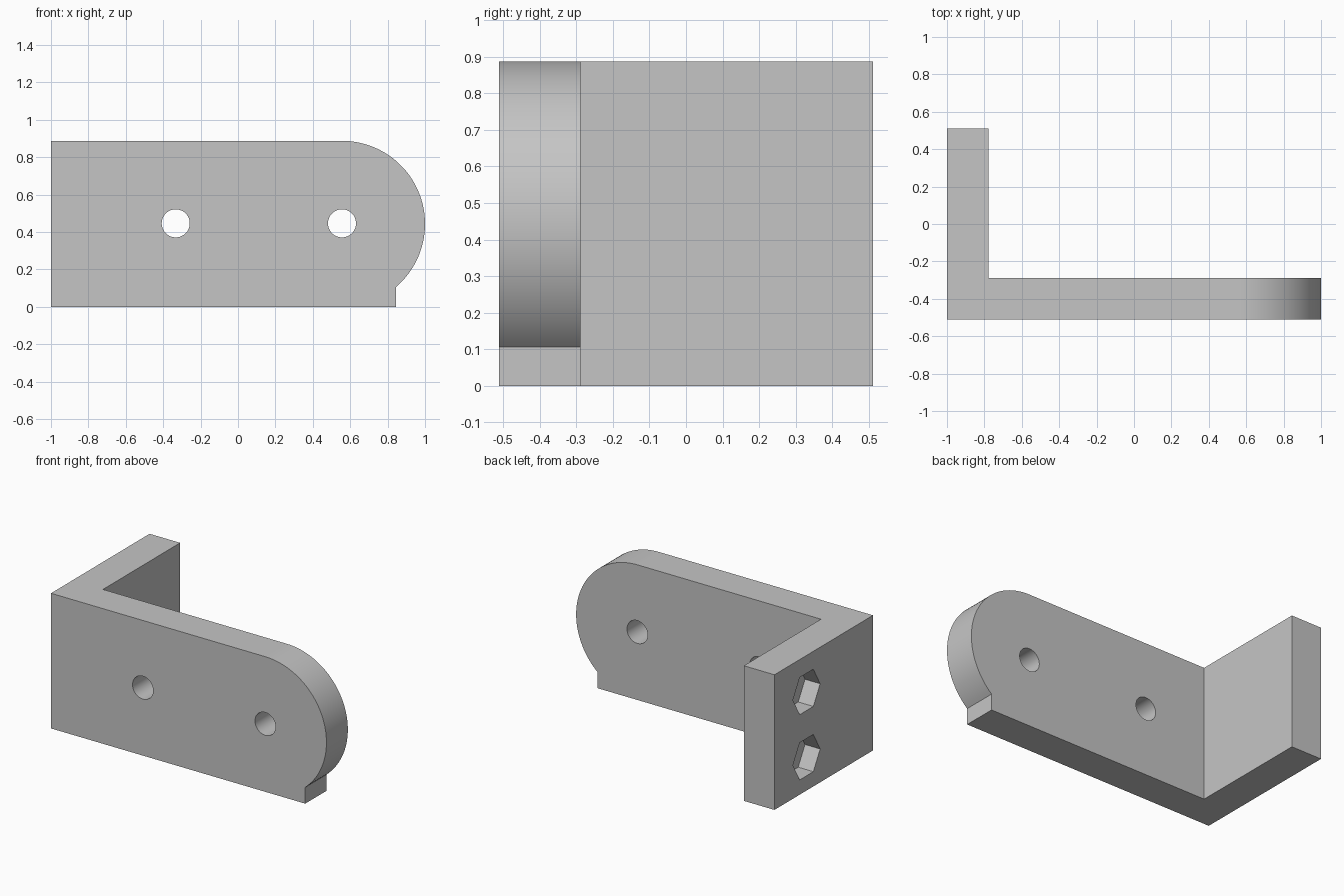
import bpy, bmesh
from math import sin, cos, acos, pi, radians
from mathutils import Matrix, Vector

cube = bpy.data.objects.get("Cube")
if cube:
    bpy.data.objects.remove(cube, do_unlink=True)

# Overall sizes
HALF_DEPTH = 0.511
HEIGHT = 0.887
THICK = 0.222
RADIUS = 0.444
ARC_X, MID_Z = 0.556, HEIGHT - RADIUS
FOOT_X = 0.846
HOLE_R, HEX_R, HEX_DEPTH = 0.075, 0.141, 0.11

grey = bpy.data.materials.new("plain grey")
grey.use_nodes = True
colour = (0.56, 0.56, 0.56, 1)
grey.diffuse_color = colour
grey.node_tree.nodes["Principled BSDF"].inputs["Base Color"].default_value = colour


def add_object(name, bm):
    bmesh.ops.recalc_face_normals(bm, faces=bm.faces)
    mesh = bpy.data.meshes.new(name)
    bm.to_mesh(mesh)
    bm.free()
    mesh.materials.append(grey)
    obj = bpy.data.objects.new(name, mesh)
    bpy.context.collection.objects.link(obj)
    return obj


def prism(name, sides, radius, length, centre, axis):
    """Prism along the x or y axis; on x its corners point along y."""
    bm = bmesh.new()
    bmesh.ops.create_cone(bm, cap_ends=True, segments=sides, radius1=radius,
                          radius2=radius, depth=length)
    turn = Matrix.Rotation(pi / 2, 4, 'Y' if axis == 'x' else 'X')
    if axis == 'x':
        turn = turn @ Matrix.Rotation(pi / 2, 4, 'Z')
    # Corner 0 lies on the primitive's y axis, so undo the extra quarter turn
    if axis == 'x':
        turn = turn @ Matrix.Rotation(-pi / 2, 4, 'Z')
    bm.transform(Matrix.Translation(centre) @ turn)
    return add_object(name, bm)


def cut(target, cutter):
    cutter.hide_render = True
    mod = target.modifiers.new("cut", 'BOOLEAN')
    mod.operation = 'DIFFERENCE'
    mod.solver = 'EXACT'
    mod.object = cutter
    bpy.context.view_layer.objects.active = target
    bpy.ops.object.modifier_apply(modifier=mod.name)
    bpy.data.objects.remove(cutter, do_unlink=True)


# Rounded side profile with a small square foot, extruded along y
end = -acos((FOOT_X - ARC_X) / RADIUS)
STEPS = 48
profile = [(FOOT_X, 0), (-1, 0), (-1, HEIGHT)]
for i in range(STEPS + 1):
    a = pi / 2 + (end - pi / 2) * i / STEPS
    profile.append((ARC_X + RADIUS * cos(a), MID_Z + RADIUS * sin(a)))
bm = bmesh.new()
face = bm.faces.new([bm.verts.new((x, -HALF_DEPTH, z)) for x, z in profile])
ext = bmesh.ops.extrude_face_region(bm, geom=[face])
bmesh.ops.translate(bm, vec=(0, 2 * HALF_DEPTH, 0),
                    verts=[v for v in ext["geom"] if isinstance(v, bmesh.types.BMVert)])
bracket = add_object("angle_bracket", bm)

# Remove the inner corner to leave two plates at a right angle
bm = bmesh.new()
bmesh.ops.create_cube(bm, size=4)
bm.transform(Matrix.Translation(Vector((2 - 1 + THICK, 2 - HALF_DEPTH + THICK, 0))))
cut(bracket, add_object("corner_cutter", bm))

# Round holes through the front plate
for x in (-0.333, ARC_X):
    cut(bracket, prism("front_hole", 48, HOLE_R, 1, (x, -HALF_DEPTH, 0.446), 'y'))

# Round holes through the side plate, with hexagonal nut pockets outside
for z in (0.219, 0.647):
    cut(bracket, prism("side_hole", 48, HOLE_R, 1, (-1, 0.178, z), 'x'))
    cut(bracket, prism("nut_pocket", 6, HEX_R, 2 * HEX_DEPTH, (-1, 0.178, z), 'x'))

bpy.ops.object.select_all(action='DESELECT')
bracket.select_set(True)
bpy.context.view_layer.objects.active = bracket
bpy.ops.object.shade_smooth_by_angle(angle=radians(30))
